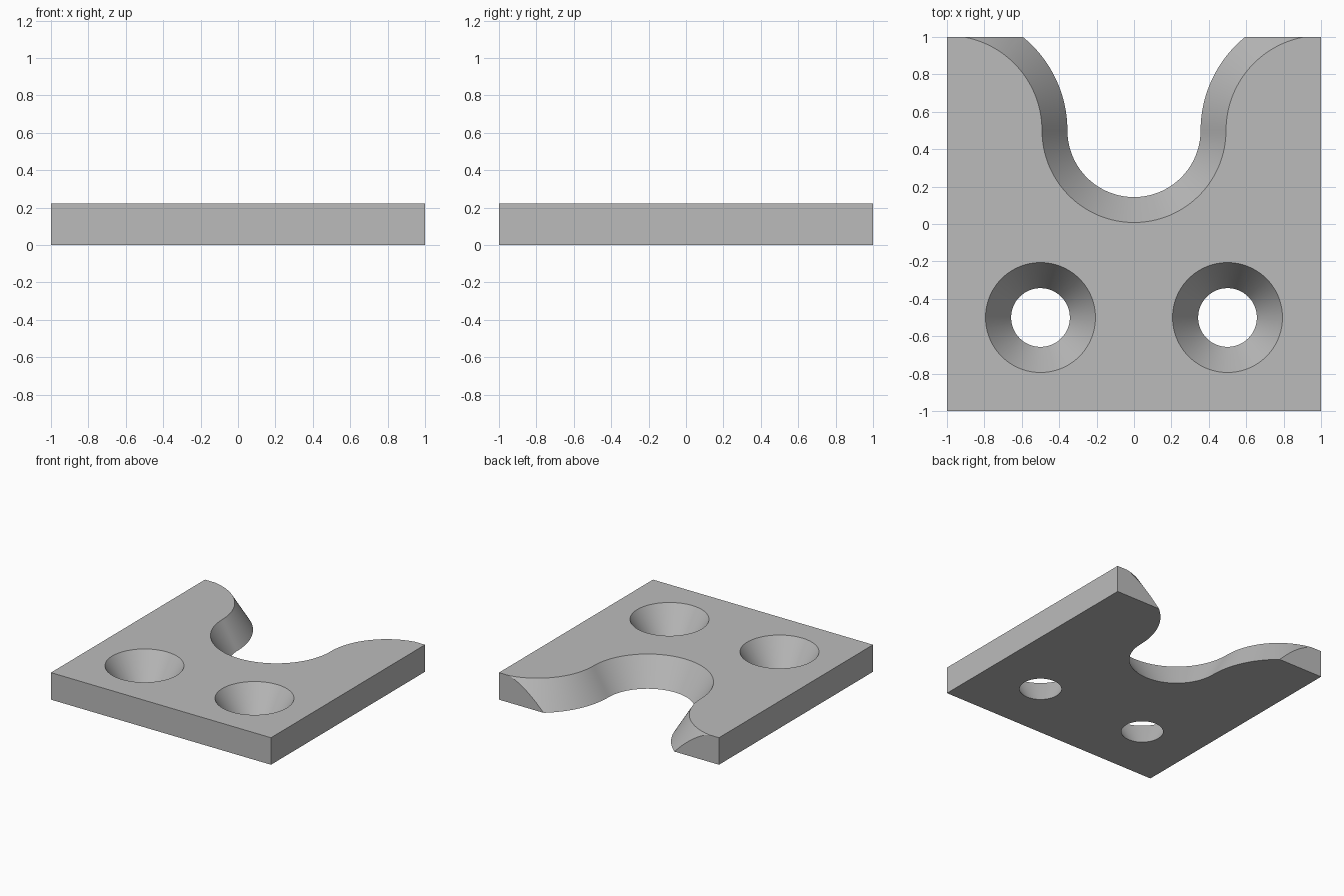
import bpy
import bmesh
from math import cos, sin, pi, radians

THICK = 0.222   # plate thickness
OVER = 0.04     # how far cutters reach past the plate

if "Cube" in bpy.data.objects:
    bpy.data.objects.remove(bpy.data.objects["Cube"], do_unlink=True)

grey = bpy.data.materials.new("plain grey")
grey.use_nodes = True
grey.diffuse_color = (0.5, 0.5, 0.5, 1)
grey.node_tree.nodes["Principled BSDF"].inputs["Base Color"].default_value = (0.5, 0.5, 0.5, 1)


def loft(name, outline, r_low, r_high, z_low, z_high):
    """Solid between two matching outlines, each made from a radius."""
    bm = bmesh.new()
    low = [bm.verts.new((x, y, z_low)) for x, y in outline(r_low)]
    high = [bm.verts.new((x, y, z_high)) for x, y in outline(r_high)]
    bm.faces.new(low[::-1])
    bm.faces.new(high)
    for i in range(len(low)):
        j = (i + 1) % len(low)
        bm.faces.new((low[i], low[j], high[j], high[i]))
    bmesh.ops.recalc_face_normals(bm, faces=bm.faces)
    mesh = bpy.data.meshes.new(name)
    bm.to_mesh(mesh)
    bm.free()
    mesh.materials.append(grey)
    obj = bpy.data.objects.new(name, mesh)
    bpy.context.collection.objects.link(obj)
    return obj


def arc(cx, cy, r, start, end, steps):
    angles = [start + (end - start) * i / steps for i in range(steps + 1)]
    return [(cx + r * cos(a), cy + r * sin(a)) for a in angles]


def square(r):
    return [(-r, -r), (r, -r), (r, r), (-r, r)]


def slot(r):
    # Round slot end that flows into a wide flare on both sides
    left_flare = arc(-1, 0.5, 1 - r, pi / 2, 0, 32)
    bowl = arc(0, 0.5, r, pi, 2 * pi, 64)
    right_flare = arc(1, 0.5, 1 - r, pi, pi / 2, 32)
    return left_flare + bowl[1:-1] + right_flare + [(1, 1.4), (-1, 1.4)]


def hole(cx):
    return lambda r: arc(cx, -0.5, r, 0, 2 * pi, 96)[:-1]


def tapered_cutter(name, outline, r_bottom, r_top):
    extra = (r_top - r_bottom) * OVER / THICK
    obj = loft(name, outline, r_bottom - extra, r_top + extra, -OVER, THICK + OVER)
    obj.hide_render = True
    return obj


# Plate and the tapered openings cut through it
plate = loft("slotted_plate", square, 1, 1, 0, THICK)
cutters = [tapered_cutter("slot_cutter", slot, 0.356, 0.492)]
for side, x in (("left", 0.5), ("right", -0.5)):
    cutters.append(tapered_cutter(side + "_hole_cutter", hole(x), 0.157, 0.294))

bpy.context.view_layer.objects.active = plate
for cutter in cutters:
    mod = plate.modifiers.new(cutter.name, "BOOLEAN")
    mod.operation = "DIFFERENCE"
    mod.solver = "EXACT"
    mod.object = cutter
    bpy.ops.object.modifier_apply(modifier=mod.name)
    bpy.data.objects.remove(cutter, do_unlink=True)

# Smooth tapers, crisp rims
bpy.ops.object.select_all(action="DESELECT")
plate.select_set(True)
bpy.ops.object.shade_smooth_by_angle(angle=radians(20))
